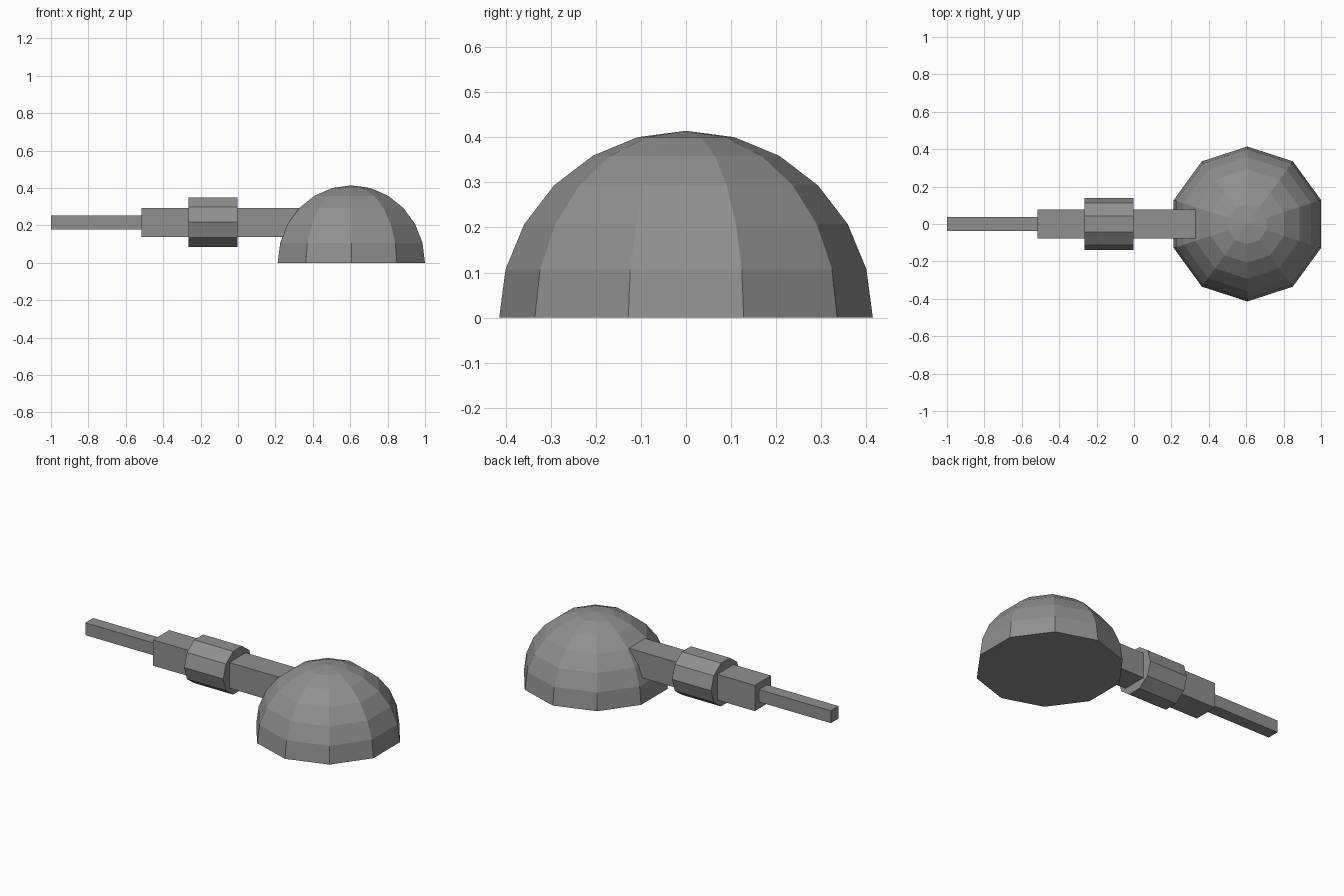
import bpy, bmesh, math
from mathutils import Matrix

if "Cube" in bpy.data.objects:
    bpy.data.objects.remove(bpy.data.objects["Cube"])

AXIS_Z = 0.216

# Dark grey paint shared by every part
paint = bpy.data.materials.new("dark_grey")
paint.diffuse_color = (0.28, 0.28, 0.28, 1)
paint.use_nodes = True
paint.node_tree.nodes["Principled BSDF"].inputs["Base Color"].default_value = paint.diffuse_color


def finish(name, bm):
    bmesh.ops.recalc_face_normals(bm, faces=bm.faces)
    mesh = bpy.data.meshes.new(name)
    bm.to_mesh(mesh)
    bm.free()
    mesh.materials.append(paint)
    obj = bpy.data.objects.new(name, mesh)
    bpy.context.collection.objects.link(obj)
    return obj


def bar(name, x0, x1, half):
    bm = bmesh.new()
    bmesh.ops.create_cube(bm, size=1)
    bmesh.ops.scale(bm, vec=(x1 - x0, 2 * half, 2 * half), verts=bm.verts)
    bmesh.ops.translate(bm, vec=((x0 + x1) / 2, 0, AXIS_Z), verts=bm.verts)
    return finish(name, bm)


# Ten-sided half-sphere turret, closed underneath
R = 0.414
bm = bmesh.new()
profile = [bm.verts.new((0, R * math.cos(math.radians(a)), R * math.sin(math.radians(a))))
           for a in range(0, 91, 15)]
centre = bm.verts.new((0, 0, 0))
edges = [bm.edges.new(p) for p in zip([centre] + profile, profile)]
bmesh.ops.spin(bm, geom=profile + [centre] + edges, cent=(0, 0, 0), axis=(0, 0, 1),
               angle=math.tau, steps=10)
bmesh.ops.remove_doubles(bm, verts=bm.verts, dist=0.001)
bmesh.ops.translate(bm, vec=(0.606, 0, 0), verts=bm.verts)
finish("turret_dome", bm)

# Square barrel, running into the dome, and its thinner muzzle
bar("barrel", -0.517, 0.45, 0.078)
bar("muzzle", -1.0, -0.517, 0.0375)

# Ten-sided collar around the barrel, corners pointing to the sides
bm = bmesh.new()
bmesh.ops.create_cone(bm, cap_ends=True, segments=10, radius1=0.138, radius2=0.138, depth=0.262)
spin = Matrix.Rotation(math.radians(90), 4, 'Y')
bmesh.ops.transform(bm, matrix=Matrix.Translation((-0.134, 0, AXIS_Z + 0.001)) @ spin, verts=bm.verts)
finish("barrel_collar", bm)
